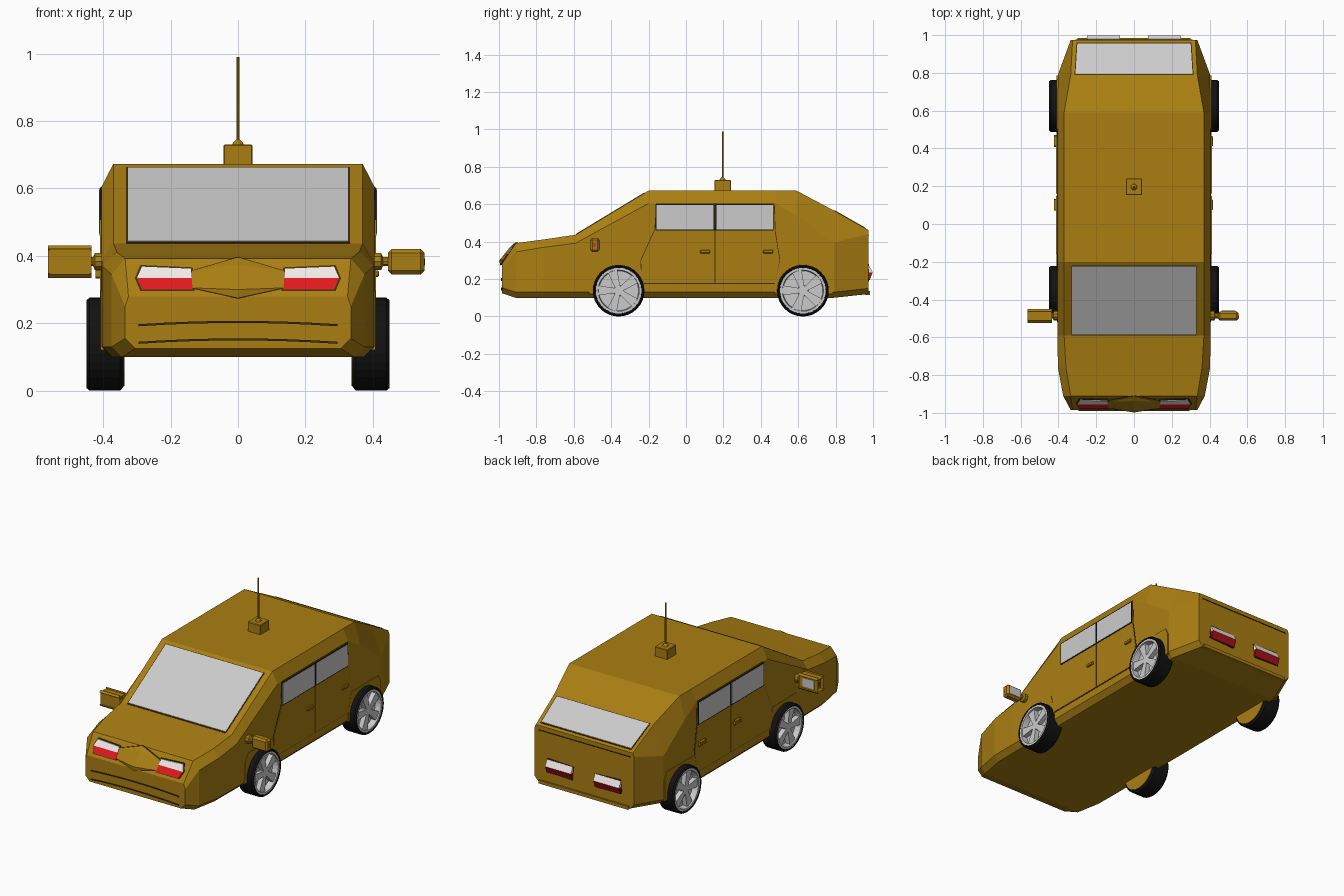
import bpy, bmesh, math
from mathutils import Vector, Matrix

if "Cube" in bpy.data.objects:
    bpy.data.objects.remove(bpy.data.objects["Cube"])


def material(name, r, g, b):
    m = bpy.data.materials.new(name)
    m.diffuse_color = (r, g, b, 1)
    m.use_nodes = True
    m.node_tree.nodes["Principled BSDF"].inputs["Base Color"].default_value = m.diffuse_color
    return m


OCHRE = material("ochre paint", 0.40, 0.21, 0.006)
BLACK = material("black rubber", 0.006, 0.006, 0.006)
RED = material("red lens", 0.75, 0.01, 0.015)
DARK_RED = material("dark red lens", 0.40, 0.005, 0.01)
WHITE = material("white lens", 0.9, 0.82, 0.82)
TRIM = material("dark trim", 0.05, 0.03, 0.004)


def finish(name, bm, mat=None):
    bmesh.ops.recalc_face_normals(bm, faces=bm.faces)
    me = bpy.data.meshes.new(name)
    bm.to_mesh(me)
    bm.free()
    ob = bpy.data.objects.new(name, me)
    bpy.context.collection.objects.link(ob)
    if mat:
        me.materials.append(mat)
    return ob


def plate(name, pts, depth, mat=None, s=1):
    """Flat outline extruded by a vector, optionally mirrored in x."""
    bm = bmesh.new()
    f = bm.faces.new([bm.verts.new((x * s, y, z)) for x, y, z in pts])
    top = bmesh.ops.extrude_face_region(bm, geom=[f], use_keep_orig=True)["geom"]
    d = Vector((depth[0] * s, depth[1], depth[2]))
    bmesh.ops.translate(bm, vec=d, verts=[v for v in top if isinstance(v, bmesh.types.BMVert)])
    return finish(name, bm, mat)


def side_plate(name, yz, x, t, mat, s):
    return plate(name, [(x, y, z) for y, z in yz], (t, 0, 0), mat, s)


def box(name, lo, hi, mat=None, bevel=0, s=1):
    bm = bmesh.new()
    bmesh.ops.create_cube(bm, size=1)
    for v in bm.verts:
        v.co = [(lo[i] + hi[i]) / 2 + v.co[i] * (hi[i] - lo[i]) for i in range(3)]
        v.co.x *= s
    if bevel:
        bmesh.ops.bevel(bm, geom=bm.edges[:], offset=bevel, segments=1, affect='EDGES')
    return finish(name, bm, mat)


def lathe(name, profile, axis, centre, mat=None, n=32, s=1):
    """Revolve (position along axis, radius) points around x or z."""
    bm = bmesh.new()
    rings = []
    for a, r in profile:
        ring = []
        for i in range(n):
            t = 2 * math.pi * i / n
            c, q = r * math.cos(t), r * math.sin(t)
            p = (a * s, c, q) if axis == 'x' else (c, q, a)
            ring.append(bm.verts.new(Vector(p) + Vector(centre)))
        rings.append(ring)
    for a, b in zip(rings, rings[1:]):
        for i in range(n):
            bm.faces.new((a[i], a[(i + 1) % n], b[(i + 1) % n], b[i]))
    bm.faces.new(rings[0])
    bm.faces.new(rings[-1])
    return finish(name, bm, mat)


# Body: cross-sections lofted along y (y, half width, top half width, shoulder z, top z, bottom z)
sections = [(-.985, .335, .325, .25, .28, .125), (-.91, .375, .335, .345, .392, .10),
            (-.76, .403, .36, .37, .412, .10), (-.59, .405, .37, .392, .437, .10),
            (-.20, .405, .37, .605, .673, .10), (.48, .405, .37, .605, .673, .10),
            (.59, .405, .37, .54, .673, .10), (.79, .403, .335, .395, .567, .10),
            (.975, .335, .325, .44, .462, .12)]
bm = bmesh.new()
rings = []
for y, w, wt, zs, zt, zb in sections:
    half = [(w - .03, zb), (w, zb + .03), (w, zs), (wt, zt)]
    ring = half + [(-x, z) for x, z in reversed(half)]
    rings.append([bm.verts.new((x, y, z)) for x, z in ring])
for a, b in zip(rings, rings[1:]):
    for i in range(8):
        bm.faces.new((a[i], a[(i + 1) % 8], b[(i + 1) % 8], b[i]))
bm.faces.new(rings[0])
bm.faces.new(rings[-1])
finish("car_body", bm, OCHRE)


# Windscreen and rear window lying on the sloping panels
def screen_z(y):
    return .437 + (y + .59) * .236 / .39


def rear_z(y):
    return .567 - (y - .79) * .105 / .185


for label, zf, y0, y1, x0, x1 in (("windscreen", screen_z, -.585, -.225, .327, .327),
                                  ("rear_window", rear_z, .795, .955, .31, .30)):
    for part, g, h, mat in (("_frame", .005, .002, TRIM), ("", 0, .004, None)):
        plate(label + part, [(-x0 - g, y0 - g, zf(y0 - g)), (x0 + g, y0 - g, zf(y0 - g)),
                             (x1 + g, y1 + g, zf(y1 + g)), (-x1 - g, y1 + g, zf(y1 + g))],
              (0, 0, h), mat)


# Nose: sloping face carries the lamps and the centre grille
def nose(x, z, out=0.0):
    return (x, -.985 + (z - .28) * .075 / .112 - out, z)


hexagon = [(-.137, .355), (0, .395), (.137, .355), (.137, .305), (0, .275), (-.137, .305)]
plate("grille_seam", [nose(x * 1.03, .335 + (z - .335) * 1.04) for x, z in hexagon], (0, -.003, 0), TRIM)
bm = bmesh.new()
rim = [bm.verts.new(nose(x, z, .006)) for x, z in hexagon]
back = [bm.verts.new(nose(x, z, -.01)) for x, z in hexagon]
ridge = [bm.verts.new(nose(0, .375, .016)), bm.verts.new((0, -.998, .30))]
for f in ((0, 1, 0), (1, 2, 0), (3, 4, 1), (4, 5, 1)):
    bm.faces.new((rim[f[0]], rim[f[1]], ridge[f[2]]))
bm.faces.new((rim[2], rim[3], ridge[1], ridge[0]))
bm.faces.new((rim[5], rim[0], ridge[0], ridge[1]))
for i in range(6):
    j = (i + 1) % 6
    bm.faces.new((rim[i], rim[j], back[j], back[i]))
bm.faces.new(back)
finish("centre_grille", bm, OCHRE)

# Curved bumper lips
for label, z, w in (("upper", .207, .295), ("lower", .155, .295)):
    top = [(w * t / 4, z - .010 * (t / 4) ** 2) for t in range(-4, 5)]
    low = [(x, zz - .006) for x, zz in reversed(top)]
    plate(label + "_bumper_lip", [(x, -.984, zz) for x, zz in top + low], (0, -.006, 0), TRIM)

# Rear panel seam and bumper
box("rear_bumper", (-.30, .96, .115), (.30, .985, .135), OCHRE)
box("boot_seam", (-.31, .97, .432), (.31, .978, .437), TRIM)

for s, side in ((1, "right"), (-1, "left")):
    # Headlights and tail lights, each split in two colours
    lamp = [(.14, .362), (.285, .368), (.30, .334), (.285, .30), (.135, .30), (.137, .334)]
    plate(side + "_headlight_frame", [nose(.218 + (x - .218) * 1.07, .334 + (z - .334) * 1.14)
                                      for x, z in lamp], (0, -.004, 0), TRIM, s)
    for label, idx, mat in (("upper", (0, 1, 2, 5), WHITE), ("lower", (5, 2, 3, 4), RED)):
        plate(f"{side}_headlight_{label}", [nose(*lamp[i]) for i in idx], (0, -.008, 0), mat, s)
    plate(side + "_tail_light_frame", [(.07, .97, .272), (.245, .97, .28), (.255, .97, .195),
                                       (.08, .97, .188)], (0, .008, 0), TRIM, s)
    for label, za, zb, ya, yb, mat in (("upper", .272, .236, .979, .998, WHITE),
                                       ("lower", .236, .195, .998, .982, DARK_RED)):
        side_pts = [(.075, .965, za), (.075, ya, za), (.075, yb, zb), (.075, .965, zb)]
        plate(f"{side}_tail_light_{label}", side_pts, (.173, 0, 0), mat, s)

    # Doors, windows and handles
    front = [(-.24, .30), (-.165, .465), (-.155, .603), (.152, .603), (.152, .178), (-.235, .178)]
    rear = [(.158, .603), (.47, .603), (.475, .455), (.50, .30), (.475, .178), (.158, .178)]
    side_plate(side + "_door_gap", [(-.244, .30), (-.169, .465), (-.159, .606), (.474, .606),
                                    (.479, .455), (.504, .30), (.478, .174), (-.239, .174)],
               .395, .0115, TRIM, s)
    side_plate(side + "_front_door", front, .395, .014, OCHRE, s)
    side_plate(side + "_rear_door", rear, .395, .014, OCHRE, s)
    for label, y0, y1 in (("front", -.158, .148), ("rear", .162, .464)):
        side_plate(f"{side}_{label}_window_frame", [(y0 - .004, .460), (y1 + .004, .460),
                   (y1 + .004, .602), (y0 - .004, .602)], .40, .0105, BLACK, s)
        side_plate(f"{side}_{label}_window", [(y0, .466), (y1, .466), (y1, .596), (y0, .596)],
                   .40, .012, None, s)
    for label, y in (("front", .075), ("rear", .412)):
        box(f"{side}_{label}_door_handle", (.40, y, .337), (.419, y + .054, .356), OCHRE, .004, s)

    # Wheel arches
    side_plate(side + "_front_arch", [(-.52, .12), (-.51, .25), (-.485, .295), (-.25, .295),
                                      (-.225, .18), (-.225, .12)], .395, .013, OCHRE, s)
    side_plate(side + "_rear_arch", [(.475, .12), (.475, .18), (.50, .29), (.765, .29), (.785, .25),
                                     (.785, .12)], .390, .019, OCHRE, s)

    # Door mirrors
    lathe(side + "_mirror_arm", [(.395, .026), (.425, .026), (.43, .014), (.48, .014)], 'x',
          (0, -.485, .383), OCHRE, 10, s)
    box(side + "_mirror_housing", (.445, -.512, .345), (.553, -.462, .42), OCHRE, .011, s)
    box(side + "_mirror_glass", (.462, -.47, .357), (.538, -.459, .408), None, 0, s)
    box(side + "_mirror_signal", (.54, -.495, .372), (.555, -.485, .392), RED, 0, s)

    # Wheels: tyre, inner hub plate, recessed rim and five spokes
    for label, y in (("front", -.36), ("rear", .625)):
        name, c = f"{side}_{label}_", (0, y, .138)
        lathe(name + "tyre", [(.34, .127), (.35, .138), (.44, .138), (.45, .130), (.447, .123),
                              (.40, .121)], 'x', c, BLACK, 32, s)
        lathe(name + "hub_plate", [(.337, .124), (.345, .124)], 'x', c, OCHRE, 32, s)
        lathe(name + "rim", [(.39, .1225), (.446, .1225), (.446, .110), (.41, .106)], 'x', c, None, 32, s)
        lathe(name + "hub_cap", [(.405, .03), (.438, .026)], 'x', c, None, 10, s)
        for k in range(5):
            turn = Matrix.Rotation(2 * math.pi * k / 5 + .3, 3, 'X')
            wedge = [turn @ Vector((.408, a, r)) + Vector(c)
                     for a, r in ((-.012, .01), (.012, .01), (.027, .112), (-.027, .112))]
            plate(f"{name}spoke_{k + 1}", wedge, (.03, 0, 0), None, s)

# Roof aerial
box("aerial_base", (-.043, .153, .66), (.043, .24, .73), OCHRE, .003)
lathe("aerial_rod", [(.728, .018), (.737, .014), (.745, .005), (.99, .004)], 'z', (0, .196, 0), OCHRE, 10)
